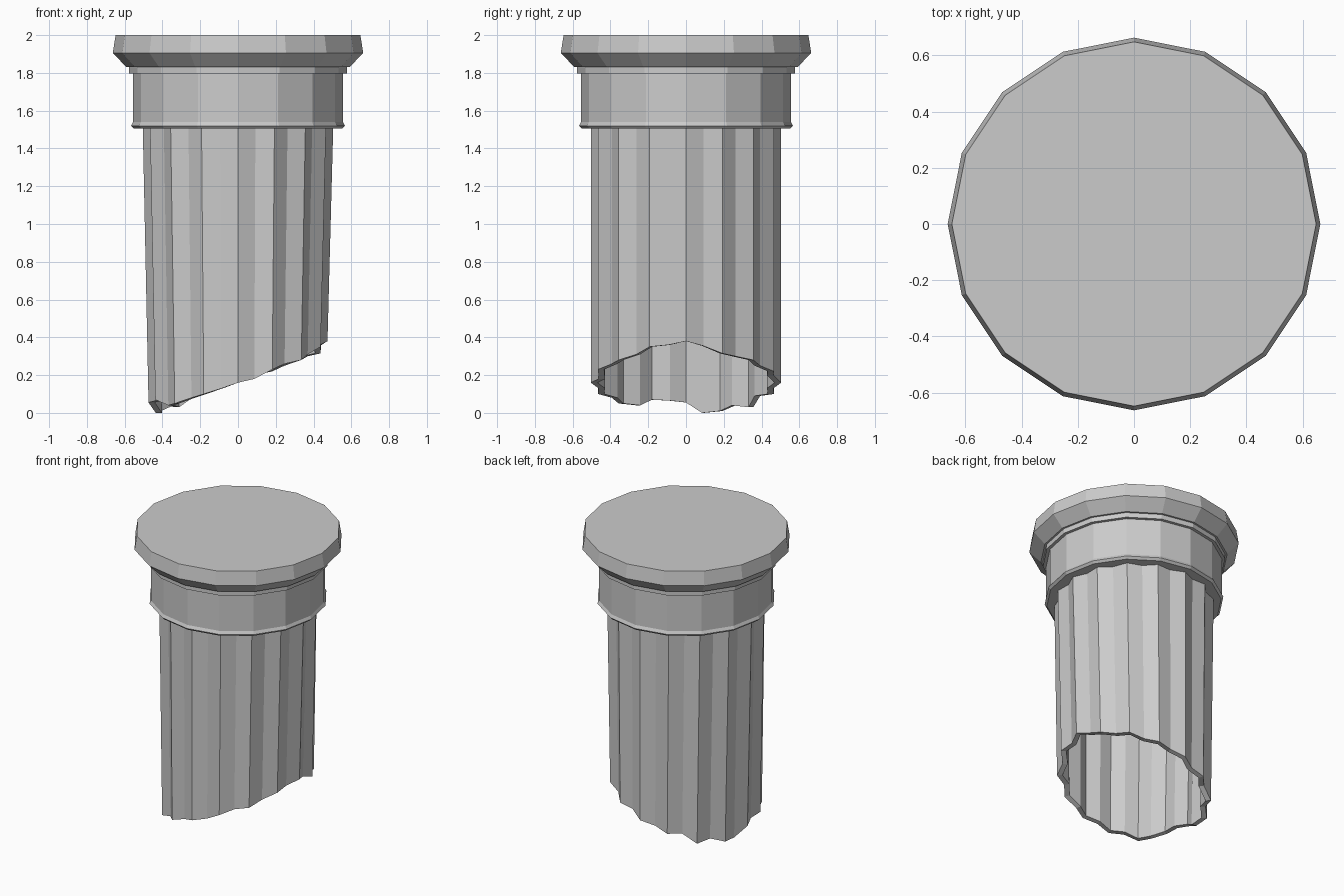
import bpy, bmesh
from math import sin, cos, pi

if "Cube" in bpy.data.objects:
    bpy.data.objects.remove(bpy.data.objects["Cube"])


def finish(bm, name):
    bmesh.ops.recalc_face_normals(bm, faces=bm.faces)
    mesh = bpy.data.meshes.new(name)
    bm.to_mesh(mesh)
    bm.free()
    obj = bpy.data.objects.new(name, mesh)
    bpy.context.collection.objects.link(obj)
    return obj


def bridge(bm, a, b):
    n = len(a)
    for i in range(n):
        j = (i + 1) % n
        bm.faces.new((a[i], a[j], b[j], b[i]))


# Capital: 16-sided turned profile (radius, height)
profile = [(0.552, 1.505), (0.566, 1.52), (0.556, 1.54), (0.556, 1.797),
           (0.577, 1.797), (0.577, 1.83), (0.59, 1.83), (0.663, 1.905),
           (0.648, 2.0)]
bm = bmesh.new()
rings = [[bm.verts.new((r * cos(k * pi / 8), r * sin(k * pi / 8), z))
          for k in range(16)] for r, z in profile]
for lower, upper in zip(rings, rings[1:]):
    bridge(bm, lower, upper)
bm.faces.new(rings[0])
bm.faces.new(rings[-1])
finish(bm, "capital")

# Broken edge heights around the shaft, starting at +x
broken = [.38, .355, .315, .30, .28, .25, .22, .20, .16, .13, .10,
          .09, .03, .04, .01, .0, .055, .065, .07, .04, .05, .08,
          .10, .13, .16, .18, .23, .26, .28, .31, .35, .36]
TOP, WALL, TILT = 1.505, 0.035, 0.94


def shaft_ring(bm, inset, top):
    ring = []
    for k, z in enumerate(broken):
        r = (0.504 if k % 2 == 0 else 0.472) - inset
        a = k * pi / 16
        squash = 1.0 if top else TILT
        ring.append(bm.verts.new((r * cos(a) * squash, r * sin(a),
                                  TOP if top else z)))
    return ring


# Fluted hollow shaft with 16 ridges and a slanted break
bm = bmesh.new()
outer_top = shaft_ring(bm, 0, True)
outer_low = shaft_ring(bm, 0, False)
inner_low = shaft_ring(bm, WALL, False)
inner_top = shaft_ring(bm, WALL, True)
bridge(bm, outer_top, outer_low)
bridge(bm, outer_low, inner_low)
bridge(bm, inner_low, inner_top)
bridge(bm, inner_top, outer_top)
finish(bm, "fluted_shaft")
